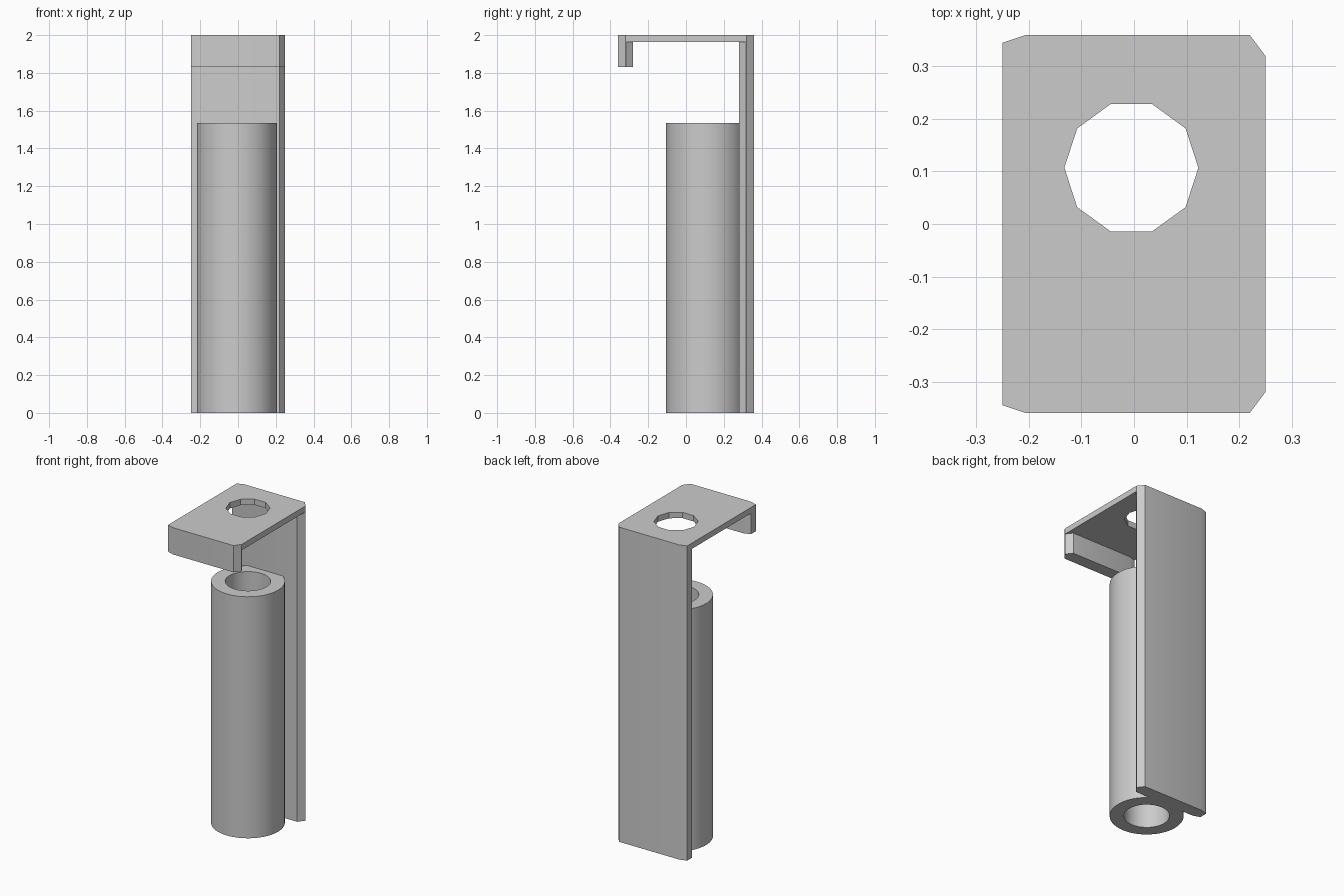
import bpy, bmesh
from math import cos, sin, pi, radians

default = bpy.data.objects.get("Cube")
if default:
    bpy.data.objects.remove(default, do_unlink=True)

grey = bpy.data.materials.new("plain_grey")
grey.use_nodes = True
colour = (0.6, 0.6, 0.6, 1)
grey.diffuse_color = colour
grey.node_tree.nodes["Principled BSDF"].inputs["Base Color"].default_value = colour


def prism(name, outline, z0, z1):
    """Build a closed solid from a flat outline between two heights."""
    bm = bmesh.new()
    low = [bm.verts.new((x, y, z0)) for x, y in outline]
    high = [bm.verts.new((x, y, z1)) for x, y in outline]
    bm.faces.new(low)
    bm.faces.new(high)
    for i in range(len(low)):
        bm.faces.new((low[i - 1], low[i], high[i], high[i - 1]))
    bmesh.ops.recalc_face_normals(bm, faces=bm.faces)
    mesh = bpy.data.meshes.new(name)
    bm.to_mesh(mesh)
    bm.free()
    mesh.materials.append(grey)
    obj = bpy.data.objects.new(name, mesh)
    bpy.context.collection.objects.link(obj)
    return obj


def mirror_y(half):
    """Close a half outline by reflecting it front to back."""
    return half + [(x, -y) for x, y in reversed(half)]


def circle(cx, cy, r, sides):
    return [(cx + r * cos(2 * pi * i / sides), cy + r * sin(2 * pi * i / sides))
            for i in range(sides)]


def select(obj):
    bpy.ops.object.select_all(action="DESELECT")
    obj.select_set(True)
    bpy.context.view_layer.objects.active = obj


def cut(target, cutter):
    cutter.hide_render = True
    mod = target.modifiers.new("cut", "BOOLEAN")
    mod.operation = "DIFFERENCE"
    mod.solver = "EXACT"
    mod.object = cutter
    select(target)
    bpy.ops.object.modifier_apply(modifier=mod.name)
    bpy.data.objects.remove(cutter, do_unlink=True)


cx, cy = -0.005, 0.107

# Bracket: tall back plate, thin top and short front lip with chamfered ends
bracket = prism("bracket", mirror_y(
    [(-0.25, 0.345), (-0.205, 0.36), (0.22, 0.36), (0.25, 0.32)]), 0, 2)
cut(bracket, prism("lip_cutter",
                   [(-0.5, 0.1), (0.5, 0.1), (0.5, -0.5), (-0.5, -0.5)], -0.1, 1.83))
cut(bracket, prism("inside_cutter", mirror_y(
    [(-0.295, 0.31), (-0.205, 0.28), (0.22, 0.28), (0.265, 0.338)]), -0.2, 1.963))
cut(bracket, prism("hole_cutter", circle(cx, cy, 0.1275, 10), 1.9, 2.1))

# Round tube standing in front of the back plate
tube = prism("tube", circle(cx, cy, 0.2125, 64), 0, 1.535)
cut(tube, prism("bore_cutter", circle(cx, cy, 0.131, 64), -0.1, 1.7))

for part in (bracket, tube):
    select(part)
    bpy.ops.object.shade_smooth_by_angle(angle=radians(30))
